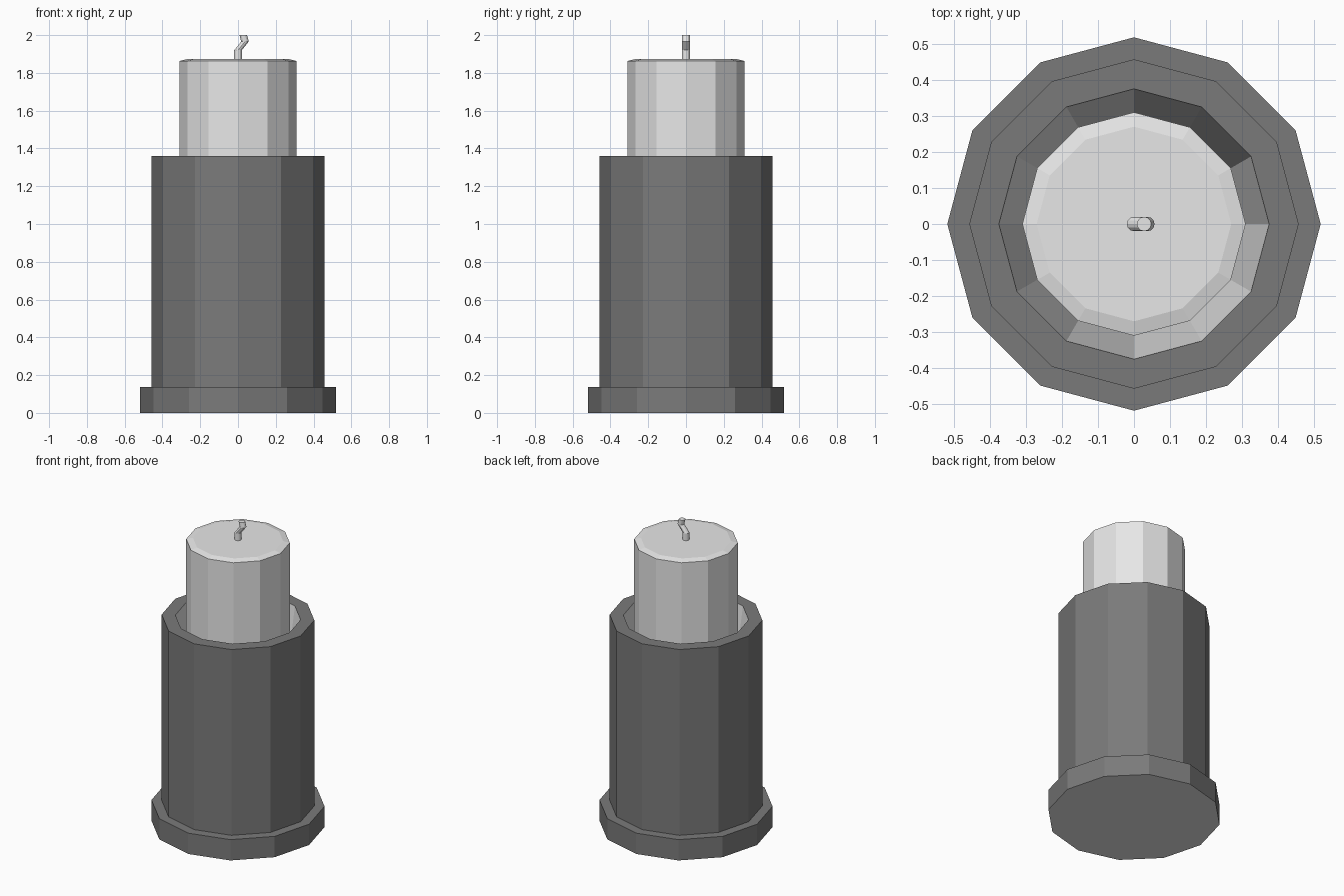
import bpy, bmesh, math

cube = bpy.data.objects.get("Cube")
if cube:
    bpy.data.objects.remove(cube, do_unlink=True)

SIDES = 12


def material(name, value):
    mat = bpy.data.materials.new(name)
    mat.use_nodes = True
    colour = (value, value, value, 1)
    mat.diffuse_color = colour
    mat.node_tree.nodes["Principled BSDF"].inputs["Base Color"].default_value = colour
    return mat


dark = material("dark grey", 0.195)
pale = material("pale wax", 0.8)


def ring(bm, radius, z, x=0):
    """Level ring of vertices, shifted along x."""
    angles = [math.tau * i / SIDES for i in range(SIDES)]
    return [bm.verts.new((x + radius * math.cos(a), radius * math.sin(a), z))
            for a in angles]


def skin(name, sections, mats, dark_levels=()):
    """Join rings (radius, z, x) in order and cap both ends."""
    bm = bmesh.new()
    rings = [ring(bm, *s) for s in sections]
    for level, (low, high) in enumerate(zip(rings, rings[1:])):
        for i in range(SIDES):
            j = (i + 1) % SIDES
            face = bm.faces.new((low[i], low[j], high[j], high[i]))
            face.material_index = int(level in dark_levels)
    bm.faces.new(rings[0][::-1])
    bm.faces.new(rings[-1])
    mesh = bpy.data.meshes.new(name)
    bm.to_mesh(mesh)
    bm.free()
    for mat in mats:
        mesh.materials.append(mat)
    obj = bpy.data.objects.new(name, mesh)
    bpy.context.collection.objects.link(obj)


# Holder: dark foot, body and rim; pale underside and tapering well
skin("holder", [(0.518, 0), (0.518, 0.137), (0.457, 0.137), (0.457, 1.36),
                (0.375, 1.36), (0.3, 0.79)], [pale, dark], dark_levels=range(4))

# Candle with a shallow bevelled top
skin("candle", [(0.31, 0.78), (0.31, 1.863), (0.27, 1.873)], [pale])

# Bent wick in three faceted segments
skin("wick", [(0.02, 1.86), (0.02, 1.92), (0.02, 1.966, 0.037),
              (0.02, 2, 0.028)], [pale])
